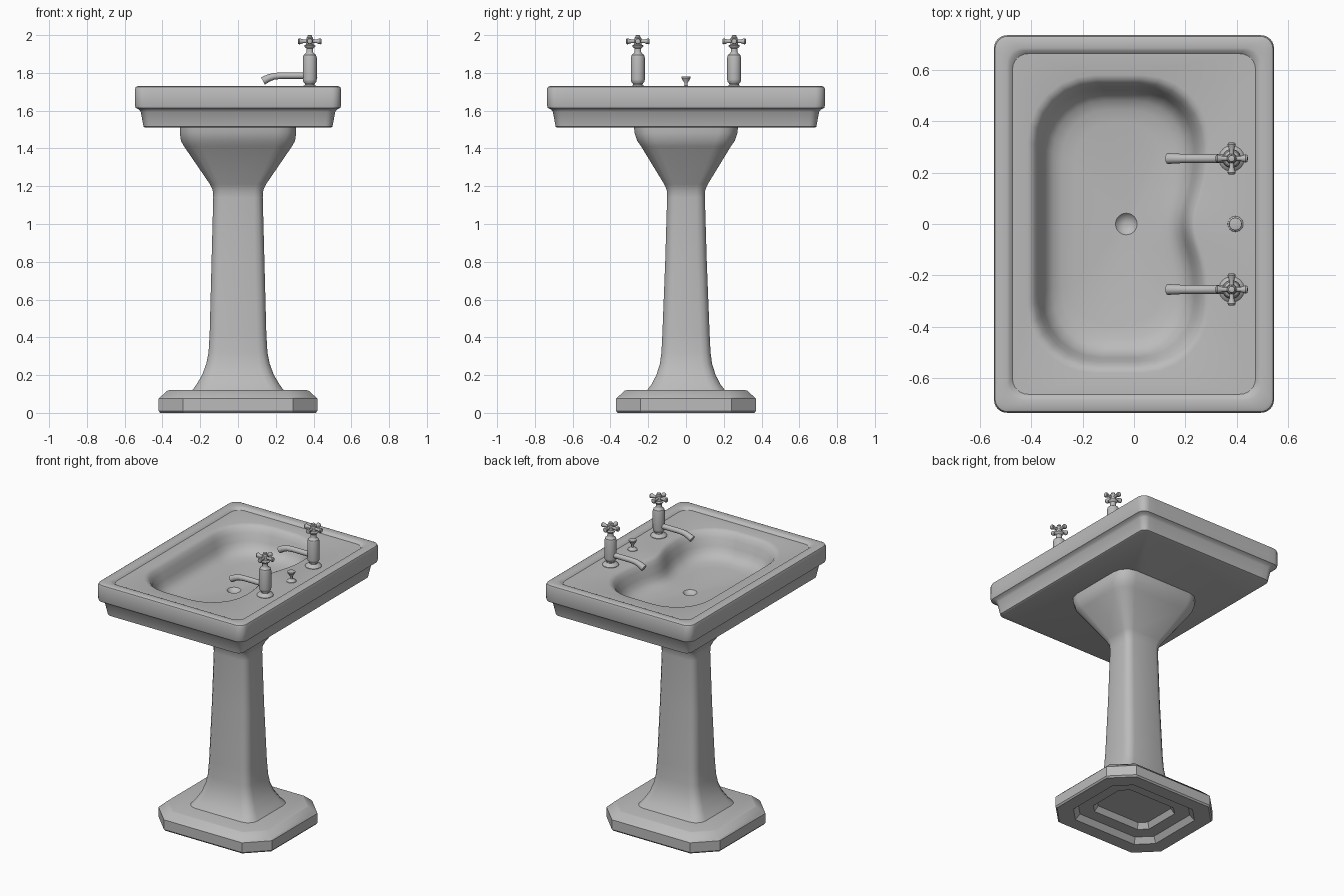
import bpy, bmesh, math
from mathutils import Vector, Matrix

cube = bpy.data.objects.get("Cube")
if cube:
    bpy.data.objects.remove(cube)

ceramic = bpy.data.materials.new("grey ceramic")
ceramic.use_nodes = True
GREY = (0.5, 0.5, 0.5, 1)
ceramic.diffuse_color = GREY
ceramic.node_tree.nodes["Principled BSDF"].inputs["Base Color"].default_value = GREY


def rounded(hx, hy, r, z, cx=0.0, corner=6, side=1, dent=0.0):
    """Rounded rectangle ring; dent pushes the middle of the +x side inward."""
    pts = []
    for q in range(4):
        sx, sy = ((1, 1), (-1, 1), (-1, -1), (1, -1))[q]
        for i in range(corner + 1):
            a = math.pi / 2 * (q + i / corner)
            pts.append(Vector((sx * (hx - r) + r * math.cos(a),
                               sy * (hy - r) + r * math.sin(a), z)))
        nx, ny = ((-1, 1), (-1, -1), (1, -1), (1, 1))[q]
        a = math.pi / 2 * (q + 1)
        end = Vector((nx * (hx - r) + r * math.cos(a), ny * (hy - r) + r * math.sin(a), z))
        start = pts[-1].copy()
        pts += [start.lerp(end, i / side) for i in range(1, side)]
    for p in pts:
        if p.x > 0:
            p.x -= dent * math.exp(-(p.y / 0.14) ** 2)
        p.x += cx
    return pts


def circle(r, z, n=24):
    return [Vector((r * math.cos(math.tau * i / n), r * math.sin(math.tau * i / n), z))
            for i in range(n)]


def loft(name, rings, matrix=Matrix(), angle=35):
    """Skin consecutive rings and close both ends."""
    bm = bmesh.new()
    rows = [[bm.verts.new(matrix @ p) for p in ring] for ring in rings]
    n = len(rows[0])
    for a, b in zip(rows, rows[1:]):
        for i in range(n):
            j = (i + 1) % n
            bm.faces.new((a[i], a[j], b[j], b[i]))
    bm.faces.new(rows[0][::-1])
    bm.faces.new(rows[-1])
    bmesh.ops.recalc_face_normals(bm, faces=bm.faces)
    mesh = bpy.data.meshes.new(name)
    bm.to_mesh(mesh)
    bm.free()
    obj = bpy.data.objects.new(name, mesh)
    bpy.context.collection.objects.link(obj)
    return finish(obj, angle)


def finish(obj, angle=35):
    obj.data.materials.append(ceramic)
    bpy.ops.object.select_all(action='DESELECT')
    obj.select_set(True)
    bpy.context.view_layer.objects.active = obj
    bpy.ops.object.shade_smooth_by_angle(angle=math.radians(angle))
    return obj


def lathe(name, profile, matrix=Matrix(), n=24):
    return loft(name, [circle(r, z, n) for r, z in profile], matrix)


# Basin slab: skirt, rim, sunken deck, bean-shaped bowl and drain
HX, HY, DECK = 0.545, 0.735, 1.715
slab = [(0.055, 0.04, 1.51), (0.045, 0.04, 1.515), (0.03, 0.045, 1.595),
        (0.02, 0.05, 1.607), (0.003, 0.05, 1.615), (0, 0.05, 1.625),
        (0, 0.05, 1.715), (0.004, 0.05, 1.725), (0.014, 0.045, 1.73),
        (0.05, 0.06, 1.73), (0.06, 0.06, 1.727), (0.072, 0.06, DECK)]
rings = [rounded(HX - d, HY - d, r, z, side=20) for d, r, z in slab]
bowl = [(-0.015, DECK), (0, 1.711), (0.014, 1.698), (0.03, 1.67), (0.045, 1.625),
        (0.06, 1.592), (0.085, 1.568), (0.12, 1.555), (0.17, 1.547)]
for d, z in bowl:
    rings.append(rounded(0.34 - d, 0.565 - d, 0.25 - d * 0.6, z, cx=-0.06,
                         side=20, dent=0.055 - d * 0.2))
drain = Vector((-0.03, 0, 0))
last = rings[-1]
for r, z in [(0.042, 1.54), (0.038, 1.536), (0.028, 1.526), (0.012, 1.521)]:
    ring = []
    for p in last:
        way = (p - drain).to_2d().normalized() * r
        ring.append(drain + Vector((way.x, way.y, z)))
    rings.append(ring)
loft("basin", rings)

# Pedestal foot: chamfered plinth with a stepped hollow underneath
foot = [(0.22, 0.07), (0.2, 0.035), (0.12, 0.035), (0.095, 0), (0.008, 0), (0, 0.01),
        (0, 0.075), (0.01, 0.085), (0.045, 0.117), (0.055, 0.12)]
loft("pedestal_foot", [rounded(0.42 - d, 0.37 - d, 0.13 - d * 0.4, z, corner=1)
                       for d, z in foot], angle=30)

# Pedestal column flaring into the basin support
column = [(0.245, 0.21, 0.07, 0.115), (0.22, 0.183, 0.065, 0.15), (0.19, 0.157, 0.06, 0.2),
          (0.168, 0.138, 0.055, 0.26), (0.156, 0.13, 0.05, 0.32), (0.15, 0.125, 0.05, 0.42),
          (0.14, 0.11, 0.05, 0.8), (0.131, 0.1, 0.045, 1.14), (0.134, 0.102, 0.045, 1.18),
          (0.148, 0.115, 0.05, 1.21), (0.285, 0.237, 0.09, 1.41), (0.302, 0.258, 0.1, 1.44),
          (0.308, 0.272, 0.1, 1.48), (0.308, 0.275, 0.1, 1.512)]
loft("pedestal_column", [rounded(hx, hy, r, z, corner=3) for hx, hy, r, z in column])

# Taps
BODY = [(0.05, 1.712), (0.05, 1.718), (0.042, 1.727), (0.026, 1.735), (0.026, 1.742),
        (0.036, 1.755), (0.037, 1.765), (0.037, 1.88), (0.033, 1.895), (0.02, 1.905),
        (0.018, 1.91), (0.018, 1.93), (0.028, 1.938), (0.03, 1.944), (0.02, 1.95),
        (0.018, 1.985), (0.013, 1.99), (0.012, 1.998), (0.007, 2.0)]
ARM = [(0.009, 0.01), (0.009, 0.034), (0.014, 0.048), (0.016, 0.055), (0.013, 0.061),
       (0.005, 0.063)]
SPOUT = [(0.38, 1.785, 1), (0.23, 1.785, 1), (0.19, 1.782, 1.05), (0.16, 1.772, 1.15),
         (0.132, 1.757, 1.25)]
for side, y in (("left", 0.255), ("right", -0.255)):
    tag = "rear" if y > 0 else "front"
    lathe(tag + "_tap_body", BODY, Matrix.Translation((0.38, y, 0)))
    for k in range(4):
        m = (Matrix.Translation((0.38, y, 1.967)) @ Matrix.Rotation(k * math.pi / 2, 4, 'Z')
             @ Matrix.Rotation(math.pi / 2, 4, 'Y'))
        lathe(f"{tag}_tap_handle_arm_{k + 1}", ARM, m, 12)
    spout_rings = []
    for i, (x, z, s) in enumerate(SPOUT):
        a, b = SPOUT[max(i - 1, 0)], SPOUT[min(i + 1, len(SPOUT) - 1)]
        along = Vector((b[0] - a[0], 0, b[1] - a[1])).normalized()
        up = Vector((-along.z, 0, along.x))
        spout_rings.append([Vector((x, y, z)) + up * p.x * s + Vector((0, p.y * s, 0))
                            for p in circle(0.017, 0, 16)])
    loft(tag + "_tap_spout", spout_rings)

# Waste control knob between the taps
KNOB = [(0.031, 1.712), (0.03, 1.718), (0.018, 1.727), (0.009, 1.733), (0.009, 1.748),
        (0.022, 1.768), (0.025, 1.774), (0.024, 1.78), (0.012, 1.782)]
lathe("waste_knob", KNOB, Matrix.Translation((0.395, 0, 0)))
